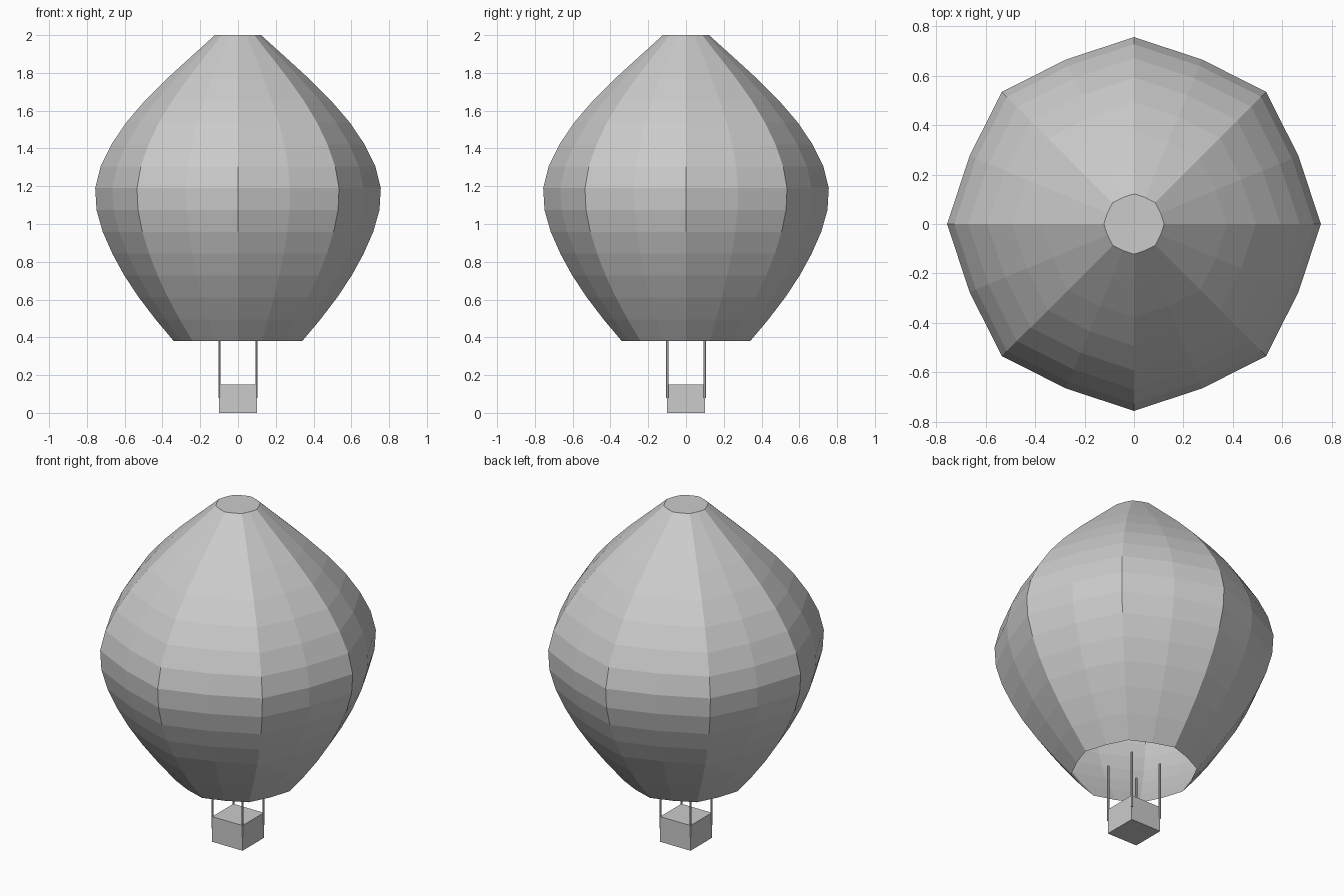
import bpy, bmesh
from math import cos, sin, pi

if "Cube" in bpy.data.objects:
    bpy.data.objects.remove(bpy.data.objects["Cube"])


def add_object(name, bm):
    bmesh.ops.recalc_face_normals(bm, faces=bm.faces)
    mesh = bpy.data.meshes.new(name)
    bm.to_mesh(mesh)
    bm.free()
    obj = bpy.data.objects.new(name, mesh)
    bpy.context.collection.objects.link(obj)
    return obj


# Envelope: eight gores of two panels each, open mouth, flat crown cap
SIDES, BOTTOM, TOP = 16, 0.38, 2.0
RADII = [0.34, 0.437, 0.525, 0.602, 0.665, 0.716, 0.749, 0.756,
         0.727, 0.67, 0.592, 0.493, 0.377, 0.25, 0.122]
bm = bmesh.new()
rings = []
for i, radius in enumerate(RADII):
    z = BOTTOM + (TOP - BOTTOM) * i / (len(RADII) - 1)
    ring = []
    for k in range(SIDES):
        r = radius * (0.952 if k % 2 else 1.0)
        a = 2 * pi * k / SIDES
        ring.append(bm.verts.new((r * cos(a), r * sin(a), z)))
    rings.append(ring)
for low, high in zip(rings, rings[1:]):
    for k in range(SIDES):
        n = (k + 1) % SIDES
        bm.faces.new((low[k], low[n], high[n], high[k]))
bm.faces.new(rings[-1])
add_object("envelope", bm)

# Basket: solid box
bm = bmesh.new()
bmesh.ops.create_cube(bm, size=1)
bmesh.ops.scale(bm, vec=(0.2, 0.2, 0.15), verts=bm.verts)
bmesh.ops.translate(bm, vec=(0, 0, 0.075), verts=bm.verts)
add_object("basket", bm)

# Ropes: one at each basket corner, reaching just inside the mouth
for side, x in (("left", -0.099), ("right", 0.099)):
    for end, y in (("front", -0.099), ("back", 0.099)):
        bm = bmesh.new()
        bmesh.ops.create_cone(bm, cap_ends=True, segments=6,
                              radius1=0.006, radius2=0.006, depth=0.34)
        bmesh.ops.translate(bm, vec=(x, y, 0.25), verts=bm.verts)
        add_object(f"rope_{end}_{side}", bm)
